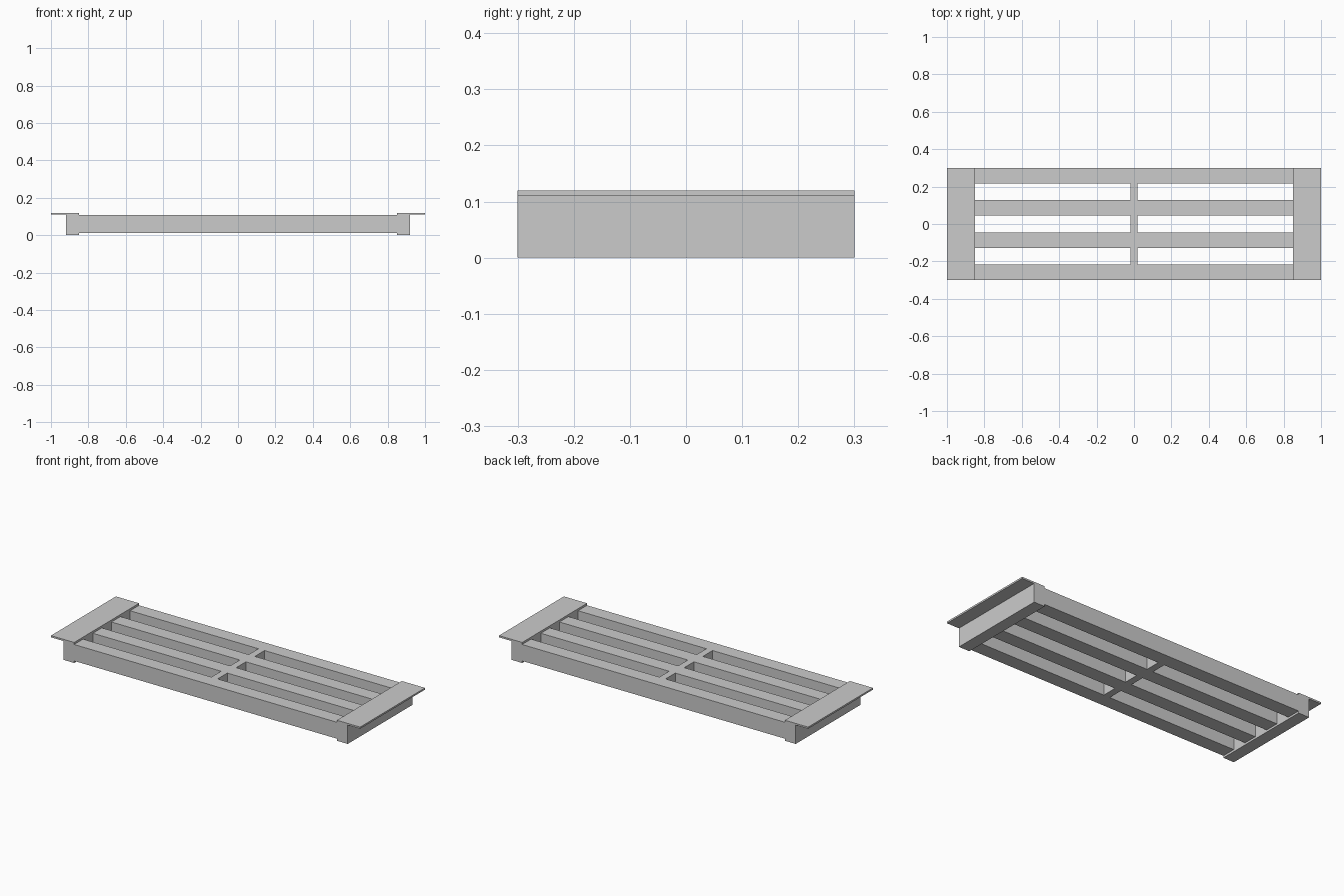
import bpy, bmesh
from mathutils import Matrix

if "Cube" in bpy.data.objects:
    bpy.data.objects.remove(bpy.data.objects["Cube"])

HALF_Y = 0.30          # half depth of the grate
SLAT = 0.083           # slat width
GAP = (2 * HALF_Y - 4 * SLAT) / 3
RIB = 0.02             # half width of the middle rib
INNER = 0.85           # where the slats meet the end blocks


def make_object(name, bm):
    bmesh.ops.recalc_face_normals(bm, faces=bm.faces)
    mesh = bpy.data.meshes.new(name)
    bm.to_mesh(mesh)
    bm.free()
    obj = bpy.data.objects.new(name, mesh)
    bpy.context.collection.objects.link(obj)
    return obj


def add_box(bm, x0, x1, y0, y1, z0, z1):
    size = Matrix.Diagonal((x1 - x0, y1 - y0, z1 - z0, 1))
    centre = Matrix.Translation(((x0 + x1) / 2, (y0 + y1) / 2, (z0 + z1) / 2))
    bmesh.ops.create_cube(bm, size=1, matrix=centre @ size)


# Body: side profile with end blocks and thin top flanges, extruded along y
right = [(INNER, 0.012), (INNER, 0), (0.92, 0), (0.92, 0.11),
         (1.0, 0.11), (1.0, 0.12), (INNER, 0.12), (INNER, 0.108)]
profile = right + [(-x, z) for x, z in reversed(right)]
bm = bmesh.new()
face = bm.faces.new([bm.verts.new((x, -HALF_Y, z)) for x, z in profile])
extruded = bmesh.ops.extrude_face_region(bm, geom=[face])["geom"]
bmesh.ops.translate(bm, vec=(0, 2 * HALF_Y, 0),
                    verts=[v for v in extruded if isinstance(v, bmesh.types.BMVert)])
grate = make_object("slatted_grate", bm)

# Slots: three rows either side of the middle rib
bm = bmesh.new()
for row in range(3):
    y0 = -HALF_Y + SLAT + row * (SLAT + GAP)
    for x0, x1 in ((-INNER, -RIB), (RIB, INNER)):
        add_box(bm, x0, x1, y0, y0 + GAP, -0.1, 0.3)
cutter = make_object("slot_cutter", bm)
cutter.hide_render = True

# Cut the slots, then drop the helper
cut = grate.modifiers.new("slots", "BOOLEAN")
cut.operation = "DIFFERENCE"
cut.solver = "EXACT"
cut.object = cutter
bpy.context.view_layer.objects.active = grate
bpy.ops.object.modifier_apply(modifier=cut.name)
bpy.data.objects.remove(cutter)
